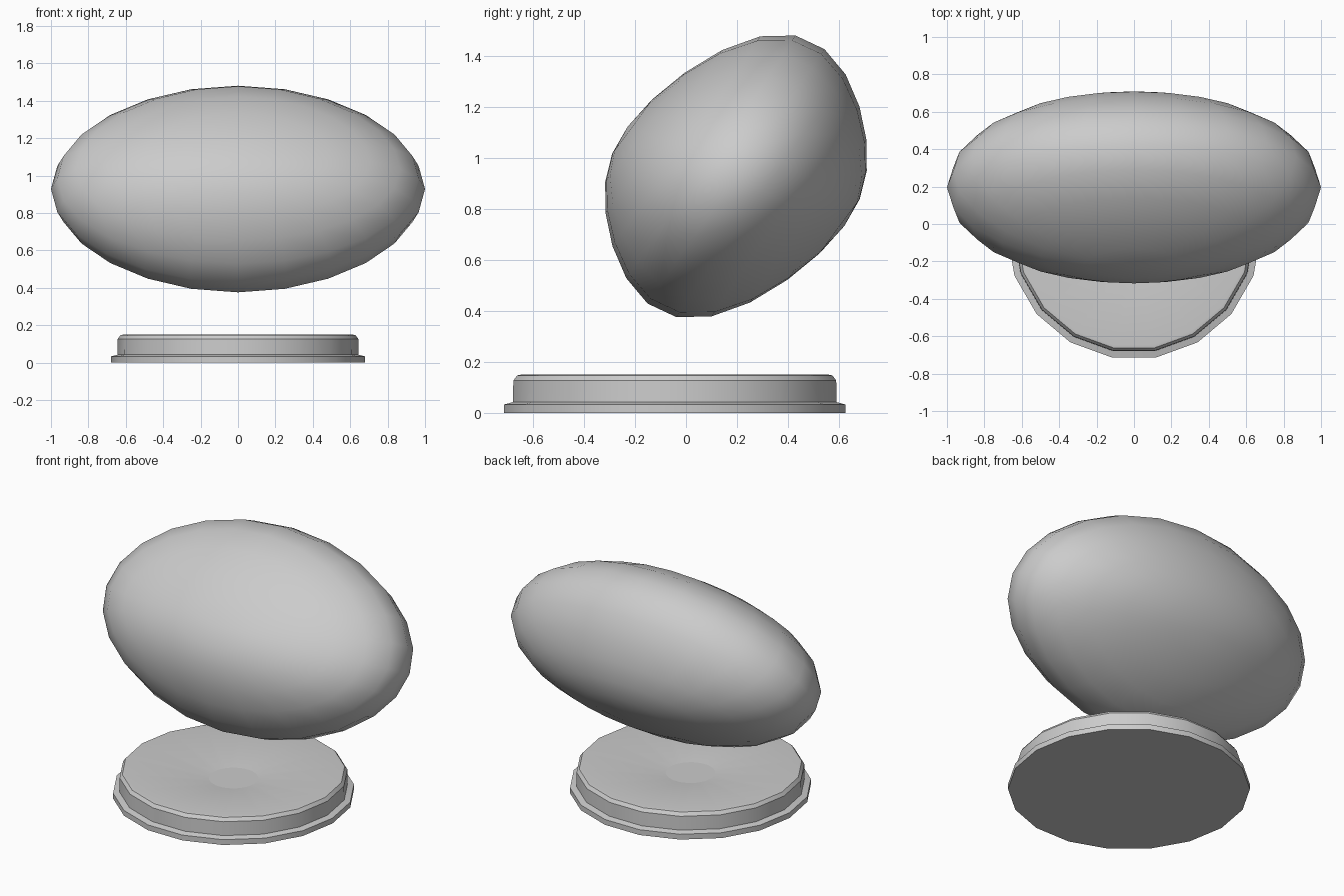
import bpy, bmesh, math
from mathutils import Vector

if "Cube" in bpy.data.objects:
    bpy.data.objects.remove(bpy.data.objects["Cube"])


def add_object(name, bm, angle):
    bmesh.ops.recalc_face_normals(bm, faces=bm.faces)
    mesh = bpy.data.meshes.new(name)
    bm.to_mesh(mesh)
    bm.free()
    ob = bpy.data.objects.new(name, mesh)
    bpy.context.collection.objects.link(ob)
    bpy.ops.object.select_all(action='DESELECT')
    ob.select_set(True)
    bpy.context.view_layer.objects.active = ob
    bpy.ops.object.shade_smooth_by_angle(angle=math.radians(angle))
    return ob


def lathe(name, profile, sides, centre_y, angle):
    bm = bmesh.new()
    rings = []
    for r, z in profile:
        rings.append([bm.verts.new((r * math.cos(2 * math.pi * i / sides),
                                    centre_y + r * math.sin(2 * math.pi * i / sides), z))
                      for i in range(sides)])
    for a, b in zip(rings, rings[1:]):
        for i in range(sides):
            j = (i + 1) % sides
            bm.faces.new((a[i], a[j], b[j], b[i]))
    bm.faces.new(rings[0])
    floor = bm.faces.new(rings[-1])
    for e in floor.edges:          # crisp outline of the small dish floor
        e.smooth = False
    return add_object(name, bm, angle)


# round stand: foot flange, wall, bevelled rim and shallow dished top
lathe("base", [(0.68, 0), (0.68, 0.033), (0.645, 0.042), (0.643, 0.127),
               (0.628, 0.147), (0.612, 0.15), (0.14, 0.10)], 18, -0.044, 24)

# tilted, flattened ellipsoid floating above the stand,
# with a slight cubic term that flattens its upper back and lower front
LONG, SHORT = Vector((0, 0.335, 0.475)), Vector((0, -0.413, 0.222))
BEND_A, BEND_B = Vector((0, 0.012, 0.024)), Vector((0, 0.012, 0.027))
CENTRE = Vector((0, 0.196, 0.928))
bm = bmesh.new()
bmesh.ops.create_uvsphere(bm, u_segments=24, v_segments=12, radius=1)
for v in bm.verts:
    x, a, b = v.co
    v.co = (CENTRE + Vector((x, 0, 0)) + LONG * a + SHORT * b
            + BEND_A * (a ** 3 - 3 * a * b * b) + BEND_B * (3 * a * a * b - b ** 3))
add_object("floating_pod", bm, 60)
